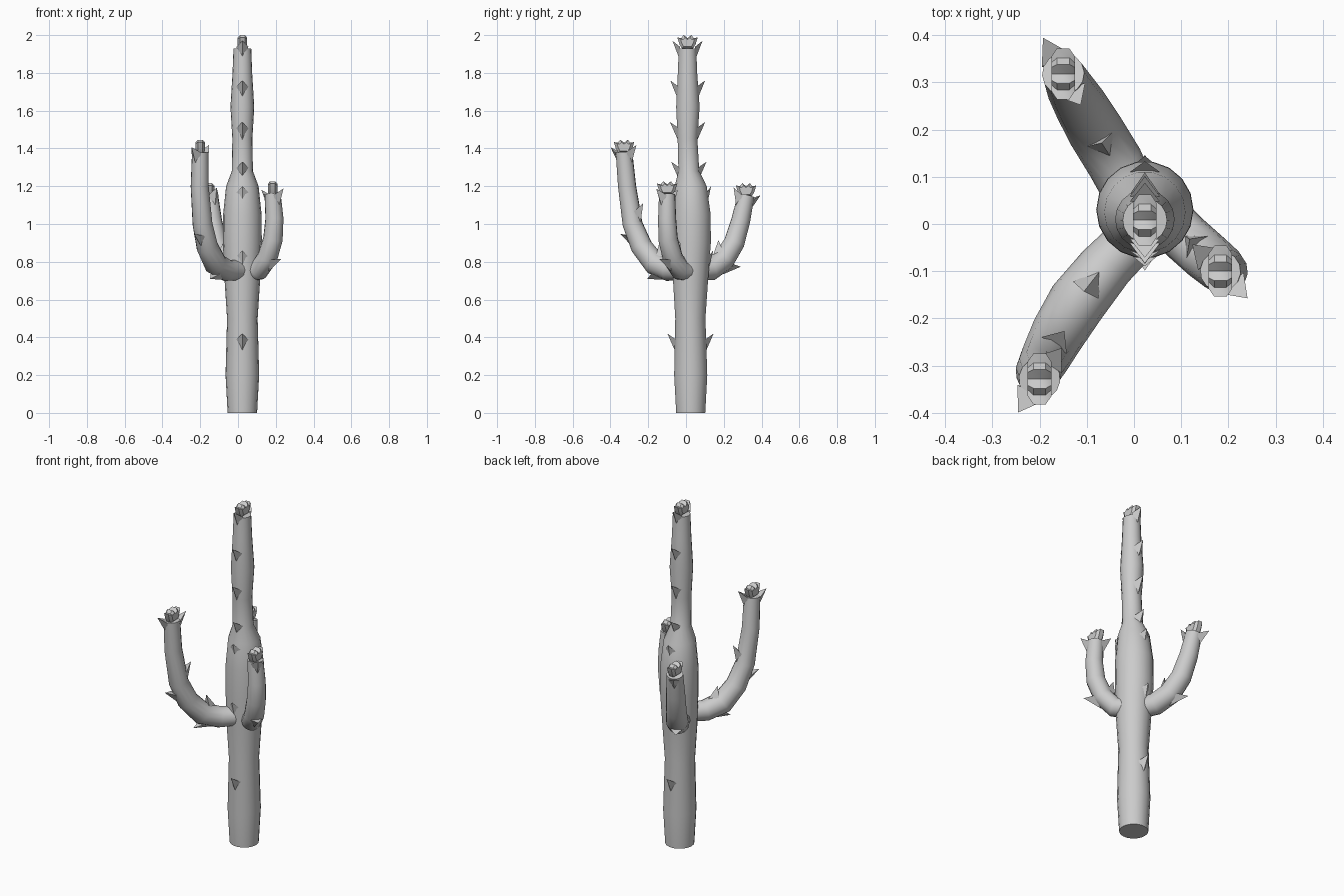
import bpy, bmesh, math
from mathutils import Vector as V

if "Cube" in bpy.data.objects:
    bpy.data.objects.remove(bpy.data.objects["Cube"])


def finish(bm, name, smooth):
    bmesh.ops.recalc_face_normals(bm, faces=bm.faces)
    me = bpy.data.meshes.new(name)
    bm.to_mesh(me)
    bm.free()
    ob = bpy.data.objects.new(name, me)
    bpy.context.collection.objects.link(ob)
    if smooth:
        bpy.ops.object.select_all(action='DESELECT')
        ob.select_set(True)
        bpy.context.view_layer.objects.active = ob
        bpy.ops.object.shade_smooth_by_angle(angle=math.radians(40))


def frame(path, i, s, upright=False):
    a, b = path[max(i - 1, 0)], path[min(i + 1, len(path) - 1)]
    t = V((0, 0, 1)) if upright else (b - a).normalized()
    return t, s.cross(t).normalized()


def loft(bm, rings):
    loops = [[bm.verts.new(p) for p in r] for r in rings]
    n = len(loops[0])
    for a, b in zip(loops, loops[1:]):
        for i in range(n):
            j = (i + 1) % n
            bm.faces.new((a[i], a[j], b[j], b[i]))
    bm.faces.new(loops[0])
    bm.faces.new(loops[-1])


def tube(name, path, radii, s, sides, upright=False):
    bm, rings = bmesh.new(), []
    for i, (p, r) in enumerate(zip(path, radii)):
        t, n = frame(path, i, s, upright)
        ang = [2 * math.pi * k / sides for k in range(sides)]
        rings.append([p + (s * math.cos(a) + n * math.sin(a)) * r for a in ang])
    loft(bm, rings)
    finish(bm, name, True)


def spine(bm, c, r, t, n, s, out):
    # upward-pointing thorn with a ridge below
    p = c + n * (r - 0.008)
    tip, low = c + n * (r + out) + t * 0.05, p - t * 0.055
    left, right = p - s * 0.032 + t * 0.018, p + s * 0.032 + t * 0.018
    v = [bm.verts.new(q) for q in (tip, low, left, right)]
    for f in ((0, 1, 2), (0, 3, 1), (0, 2, 3), (1, 3, 2)):
        bm.faces.new([v[k] for k in f])


def flower(name, c):
    # crown-shaped fan across y, thinned at both faces
    half = [(0.030, 0), (0.043, 0.022), (0.054, 0.058), (0.034, 0.054),
            (0.020, 0.070), (0.0, 0.054)]
    prof = half + [(-y, z) for y, z in half[-2::-1]]
    bm = bmesh.new()
    loft(bm, [[c + V((x, y * k, 0.03 + (z - 0.03) * k)) for y, z in prof]
              for x, k in ((-0.025, 0.68), (-0.013, 1), (0.013, 1), (0.025, 0.68))])
    finish(bm, name, True)


def at(path, radii, u):
    i = min(int(u), len(path) - 2)
    f = u - i
    return path[i].lerp(path[i + 1], f), radii[i] + (radii[i + 1] - radii[i]) * f, i, f


# trunk: (z, radius, centre y)
prof = [(0, .078, .025), (.2, .089, .025), (.5, .081, .023), (.7, .094, .024),
        (.9, .103, .03), (1.05, .102, .03), (1.2, .086, .025), (1.28, .056, .015),
        (1.45, .053, .008), (1.62, .063, .01), (1.8, .052, .008), (1.93, .047, .008)]
tp = [V((.023, y, z)) for z, r, y in prof]
tr = [r for z, r, y in prof]
X = V((1, 0, 0))
tube("trunk", tp, tr, X, 18, True)
flower("trunk_flower", tp[-1])

# trunk thorns in front and back pairs
bm = bmesh.new()
for z, out in ((.37, .038), (.81, .018), (1.15, .015), (1.28, .038),
               (1.49, .038), (1.71, .035), (1.92, .032)):
    i = max(k for k in range(len(prof)) if prof[k][0] <= z)
    u = i + (z - prof[i][0]) / (prof[i + 1][0] - prof[i][0])
    c, r, _, _ = at(tp, tr, u)
    for sg in (1, -1):
        spine(bm, c, r, V((0, 0, 1)), V((0, sg, 0)), X, out)
finish(bm, "trunk_thorns", False)

# arms: name, path, radii, thorn stations (position along path, outer/inner)
arms = [
    ("left_arm",
     [(.0, -.03, .755), (-.06, -.09, .755), (-.12, -.165, .79), (-.163, -.235, .88),
      (-.188, -.283, 1.0), (-.203, -.312, 1.2), (-.2, -.328, 1.38)],
     [.055, .058, .062, .058, .053, .048, .044],
     [(5.9, 1), (5.9, -1), (4.2, -1), (3.5, 1), (1.6, 1), (1.8, -1)]),
    ("right_arm",
     [(.06, .02, .75), (.11, -.03, .755), (.155, -.07, .82), (.185, -.095, .92),
      (.193, -.1, 1.03), (.183, -.1, 1.16)],
     [.053, .054, .054, .052, .048, .043],
     [(4.8, 1), (4.8, -1), (2.0, 1), (2.0, -1)]),
    ("back_arm",
     [(.0, .05, .755), (-.04, .13, .76), (-.083, .2, .81), (-.115, .255, .9),
      (-.136, .29, 1.02), (-.15, .318, 1.15)],
     [.056, .06, .06, .056, .051, .045],
     [(4.8, 1), (4.8, -1), (2.0, 1), (2.0, -1)]),
]
for name, pts, radii, stations in arms:
    path = [V(p) for p in pts]
    d = path[-1] - path[0]
    s = V((-d.y, d.x, 0)).normalized()
    tube(name, path, radii, s, 14)
    flower(name + "_flower", path[-1] - V((0, 0, .004)))
    bm = bmesh.new()
    for u, sg in stations:
        c, r, i, f = at(path, radii, u)
        t = frame(path, i, s)[0].lerp(frame(path, i + 1, s)[0], f).normalized()
        spine(bm, c, r, t, s.cross(t) * sg, s, .038)
    finish(bm, name + "_thorns", False)
